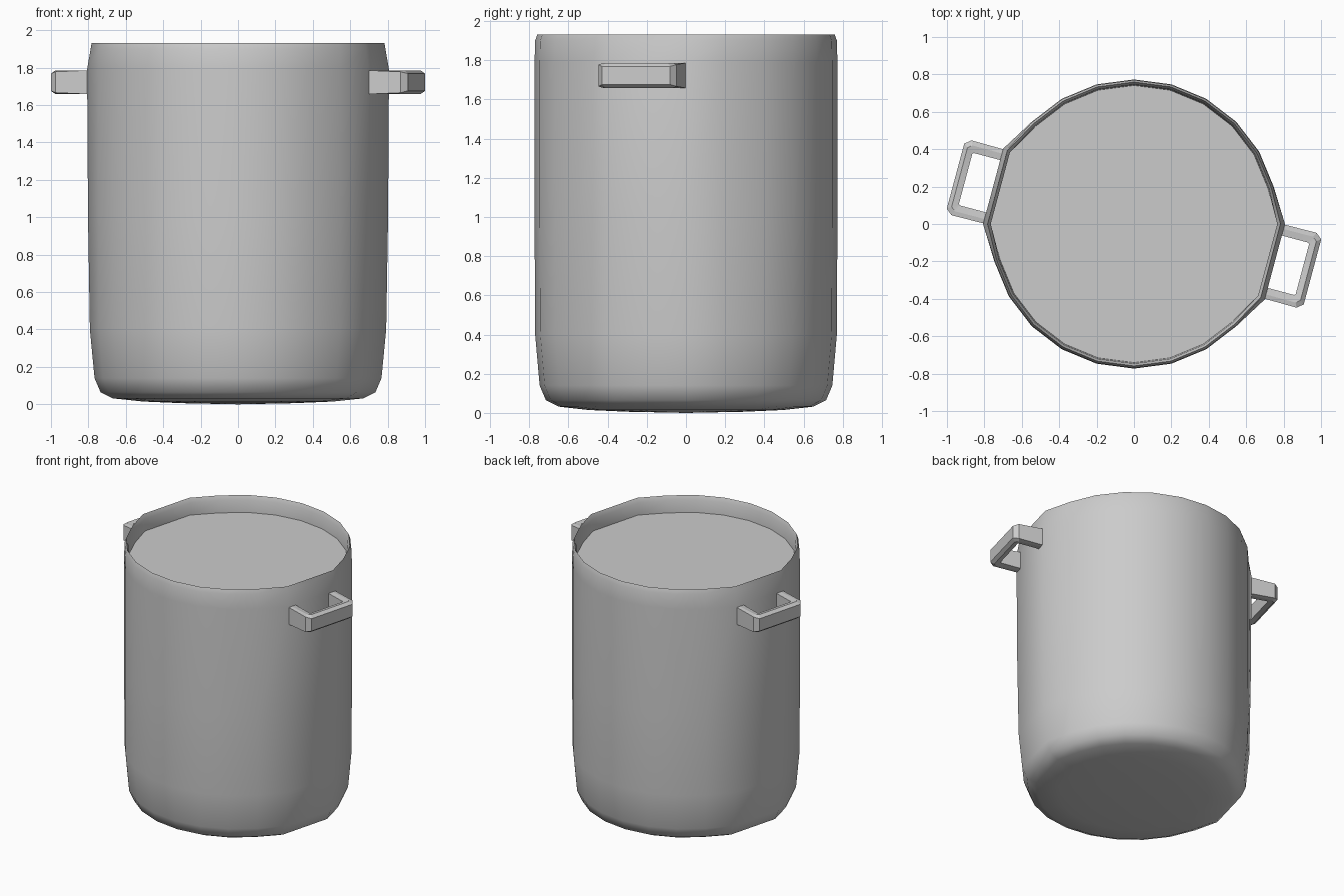
import bpy, bmesh, math

if "Cube" in bpy.data.objects:
    bpy.data.objects.remove(bpy.data.objects["Cube"])

SIDES = 24
FILL_Z = 1.81


def make_object(name, bm, angle):
    bmesh.ops.recalc_face_normals(bm, faces=bm.faces)
    mesh = bpy.data.meshes.new(name)
    bm.to_mesh(mesh)
    bm.free()
    ob = bpy.data.objects.new(name, mesh)
    bpy.context.collection.objects.link(ob)
    bpy.ops.object.select_all(action='DESELECT')
    ob.select_set(True)
    bpy.context.view_layer.objects.active = ob
    if angle:
        bpy.ops.object.shade_smooth_by_angle(angle=math.radians(angle))
    return ob


def ring(bm, r, z, push):
    """Circle with two flattened panels where the handles sit."""
    pts = []
    for i in range(SIDES):
        a = 2 * math.pi * i / SIDES
        k = i % (SIDES // 2)
        rad = r + push if k in (0, 10) else r
        if k == 11:
            rad = (r + push) * math.cos(math.radians(15))
        pts.append(bm.verts.new((rad * math.cos(a), rad * math.sin(a), z)))
    return pts


def bridge(bm, a, b):
    n = len(a)
    for i in range(n):
        j = (i + 1) % n
        bm.faces.new((a[i], a[j], b[j], b[i]))


# Pot body: radius, height, handle panel push
profile = [
    (0.30, 0.006, 0.0), (0.50, 0.015, 0.01), (0.65, 0.032, 0.02),
    (0.715, 0.065, 0.02), (0.747, 0.14, 0.02), (0.770, 0.40, 0.022),
    (0.773, 1.00, 0.029), (0.773, 1.79, 0.034), (0.770, 1.90, 0.018),
    (0.759, 1.932, 0.024), (0.746, 1.90, 0.020), (0.741, FILL_Z, 0.026),
]
bm = bmesh.new()
rings = [ring(bm, *p) for p in profile]
for a, b in zip(rings, rings[1:]):
    bridge(bm, a, b)
centre = bm.verts.new((0, 0, 0))
for i in range(SIDES):
    bm.faces.new((rings[0][i], centre, rings[0][(i + 1) % SIDES]))
make_object("pot_body", bm, 40)

# Flat surface of the contents
bm = bmesh.new()
bm.faces.new(ring(bm, 0.741, FILL_Z, 0.026))
surface = make_object("contents_surface", bm, 0)
if surface.data.polygons[0].normal.z < 0:
    surface.data.flip_normals()

# Handles: outer u, outer v, inner u, inner v, outer half height
half = [
    (0.765, 0.205, 0.765, 0.145, 0.064),
    (0.955, 0.207, 0.925, 0.145, 0.056),
    (0.988, 0.180, 0.932, 0.138, 0.046),
]
stations = half + [(a, -b, c, -d, h) for a, b, c, d, h in reversed(half)]
for name, turn in (("right_handle", -15), ("left_handle", 165)):
    bm = bmesh.new()
    t = math.radians(turn)

    def vert(u, v, z):
        return bm.verts.new((u * math.cos(t) - v * math.sin(t),
                             u * math.sin(t) + v * math.cos(t), 1.722 + z))

    loops = []
    for ou, ov, iu, iv, h in stations:
        mu, mv = ou * 0.6 + iu * 0.4, ov * 0.6 + iv * 0.4
        ih = 0.056 if iu > 0.8 else 0.064
        loops.append([vert(iu, iv, -ih), vert(mu, mv, -0.064), vert(ou, ov, -h),
                      vert(ou, ov, h), vert(mu, mv, 0.064), vert(iu, iv, ih)])
    for a, b in zip(loops, loops[1:]):
        bridge(bm, a, b)
    bm.faces.new(loops[0])
    bm.faces.new(loops[-1])
    make_object(name, bm, 15)
